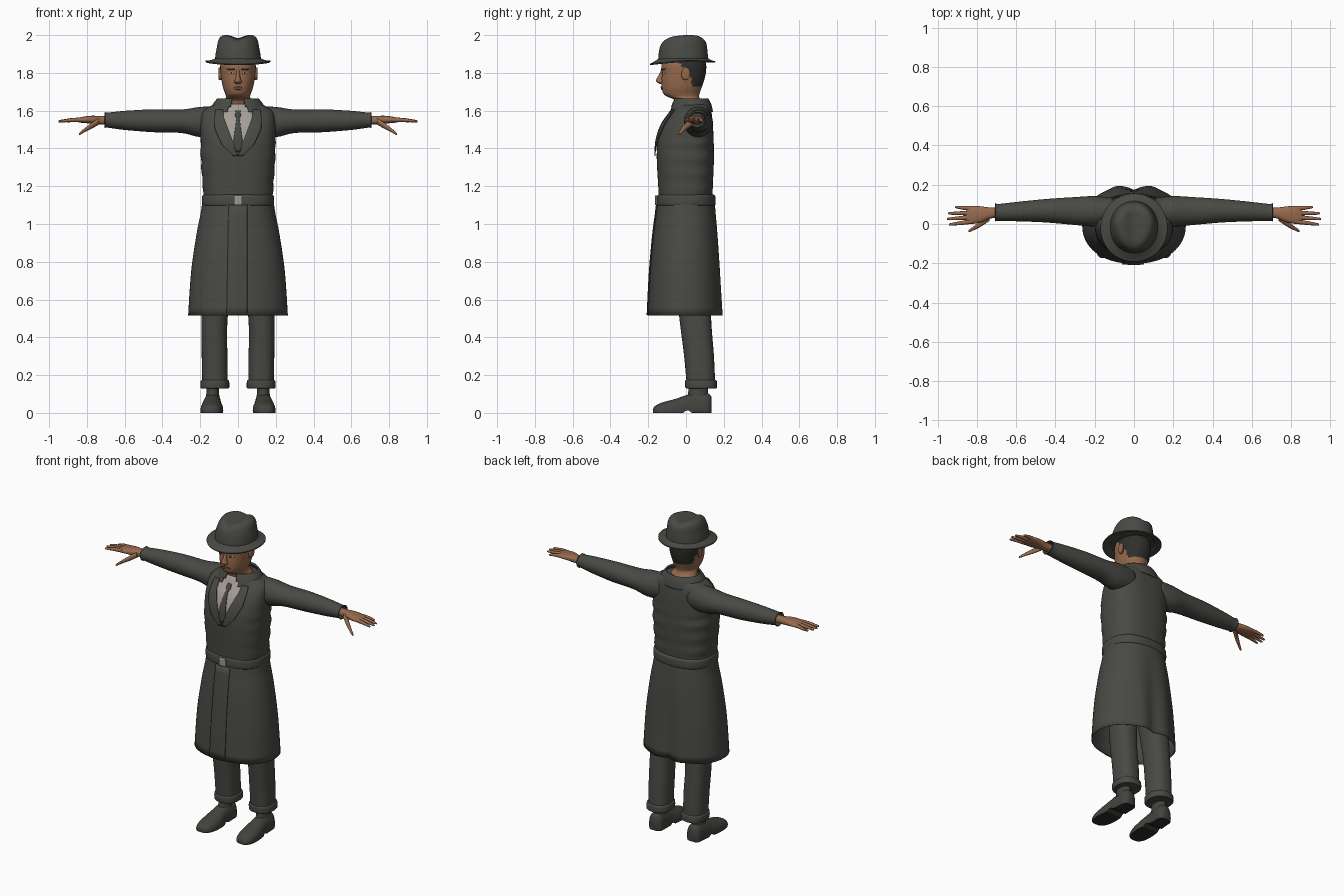
import bpy, bmesh, math
from math import cos, sin, pi, exp

cube = bpy.data.objects.get("Cube")
if cube:
    bpy.data.objects.remove(cube)


def material(name, r, g, b):
    m = bpy.data.materials.new(name)
    m.use_nodes = True
    m.diffuse_color = (r, g, b, 1)
    bsdf = m.node_tree.nodes["Principled BSDF"]
    bsdf.inputs["Base Color"].default_value = (r, g, b, 1)
    bsdf.inputs["Roughness"].default_value = 0.8
    return m


CLOTH = material("charcoal cloth", .066, .068, .059)
SHOE = material("shoe leather", .055, .055, .049)
SOLE = material("dark sole", .025, .025, .024)
SKIN = material("brown skin", .31, .145, .075)
LIP = material("lip brown", .21, .08, .05)
HAIR = material("black hair", .028, .028, .026)
SHIRT = material("shirt", .38, .34, .31)
TIE = material("tie grey", .06, .061, .058)
METAL = material("buckle grey", .33, .33, .32)
parts = []


def finish(name, bm, mats, mirror=False, thick=0):
    bmesh.ops.recalc_face_normals(bm, faces=bm.faces[:])
    me = bpy.data.meshes.new(name)
    bm.to_mesh(me)
    bm.free()
    ob = bpy.data.objects.new(name, me)
    bpy.context.collection.objects.link(ob)
    for m in mats:
        me.materials.append(m)
    if thick:
        s = ob.modifiers.new("Thickness", "SOLIDIFY")
        s.thickness, s.offset = thick, 0
    if mirror:
        ob.modifiers.new("Mirror", "MIRROR").use_mirror_merge = False
    parts.append(ob)
    return ob


def dense(rings, sub=4):
    """Smoothly interpolate ring extents."""
    out, last = [], len(rings) - 1
    for i in range(last):
        p = [rings[min(max(i + k, 0), last)] for k in (-1, 0, 1, 2)]
        for j in range(sub):
            t = j / sub
            out.append([b + t * (c - a) / 2 + t * t * (a - 2.5 * b + 2 * c - d / 2)
                        + t ** 3 * (1.5 * (b - c) + (d - a) / 2)
                        for a, b, c, d in zip(*p)])
    return out + [list(rings[-1])]


def loft(name, rings, mats, axis="z", n=2, seg=32, sub=4, caps=True, mirror=False,
         thick=0, warp=None, drop=None, paint=None):
    """Skin rings given as (position, low, high, low, high)."""
    bm, loops = bmesh.new(), []
    for t, a0, a1, b0, b1 in dense(rings, sub):
        loop = []
        for k in range(seg):
            c, s = cos(2 * pi * k / seg), sin(2 * pi * k / seg)
            u = (a0 + a1) / 2 + (a1 - a0) / 2 * math.copysign(abs(c) ** (2 / n), c)
            v = (b0 + b1) / 2 + (b1 - b0) / 2 * math.copysign(abs(s) ** (2 / n), s)
            co = {"x": (t, u, v), "y": (u, t, v), "z": (u, v, t)}[axis]
            loop.append(bm.verts.new(warp(*co) if warp else co))
        loops.append(loop)
    for p, q in zip(loops, loops[1:]):
        for k in range(seg):
            j = (k + 1) % seg
            bm.faces.new((p[k], p[j], q[j], q[k]))
    if caps:
        bm.faces.new(loops[0])
        bm.faces.new(loops[-1])
    if drop:
        bad = [f for f in bm.faces if drop(f.calc_center_median())]
        bmesh.ops.delete(bm, geom=bad, context="FACES")
    if paint:
        bmesh.ops.recalc_face_normals(bm, faces=bm.faces[:])
        for f in bm.faces:
            f.material_index = paint(f.calc_center_median(), f.normal)
    return finish(name, bm, mats, mirror, thick)


def front_y(rings, n, x, z):
    for p, q in zip(rings, rings[1:]):
        if z <= q[0]:
            break
    t = min(max((z - p[0]) / (q[0] - p[0]), 0), 1)
    _, x0, x1, y0, y1 = [a + t * (b - a) for a, b in zip(p, q)]
    u = min(abs(x - (x0 + x1) / 2) / ((x1 - x0) / 2), .99)
    return (y0 + y1) / 2 - (y1 - y0) / 2 * (1 - u ** n) ** (1 / n)


def patch(name, base, n, rows, mat, lift, mirror=False, thick=.005, cols=8, sub=6):
    """Thin plate of rows (height, left, right) lying on the front of a loft."""
    bm, grid, body = bmesh.new(), [], dense(base)
    for i, (p, q) in enumerate(zip(rows, rows[1:])):
        for j in range(sub + (i == len(rows) - 2)):
            z, l, r = [a + (b - a) * j / sub for a, b in zip(p, q)]
            xs = [l + (r - l) * k / cols for k in range(cols + 1)]
            grid.append([bm.verts.new((x, front_y(body, n, x, z) - lift, z)) for x in xs])
    for p, q in zip(grid, grid[1:]):
        for k in range(cols):
            bm.faces.new((p[k], p[k + 1], q[k + 1], q[k]))
    return finish(name, bm, [mat], mirror, thick)


def sym(z, w, y0, y1):
    return (z, -w, w, y0, y1)


# Coat body, skirt and belt
torso = [sym(1.09, .18, -.142, .138), sym(1.2, .187, -.147, .142), sym(1.35, .197, -.155, .148),
         sym(1.45, .198, -.148, .146), sym(1.53, .198, -.12, .142), sym(1.59, .188, -.078, .135),
         sym(1.625, .145, -.058, .125), sym(1.645, .09, -.04, .105)]


def creases(x, y, z):
    w = .004 * sin(z * 75 + 5 * x) * min(1, abs(x) / .15) * (1.1 < z < 1.45)
    return (x * (1 + w * 3), y + (w if y > 0 else 0), z)


loft("coat_body", torso, [CLOTH], n=2.5, seg=64, sub=6, warp=creases)
skirt = [sym(.515, .262, -.2, .192), sym(.75, .246, -.188, .18), sym(.95, .217, -.17, .167),
         sym(1.05, .197, -.157, .157), sym(1.11, .188, -.15, .15)]


def back_vent(x, y, z):
    fall = max(0, (1.1 - z) / .58)
    fold = .02 * exp(-(x / .03) ** 2) - .008 * exp(-((abs(x) - .09) / .03) ** 2)
    return (x, y - fold * fall if y > .05 else y, z)


loft("coat_skirt", skirt, [CLOTH], n=2.2, seg=64, caps=False, warp=back_vent, thick=.004)
patch("skirt_flap", skirt, 2.2, [(.517, -.06, .05), (1.1, -.05, .05)], CLOTH, .006, sub=12)
loft("belt", [sym(1.095, .182, -.146, .147), sym(1.105, .191, -.154, .156),
              sym(1.145, .19, -.153, .155), sym(1.155, .182, -.146, .147)],
     [CLOTH], n=2.4, seg=64)
patch("buckle", [sym(1.09, .191, -.154, .156), sym(1.16, .191, -.154, .156)], 2.4,
      [(1.1, -.022, .022), (1.15, -.022, .022)], METAL, .005, thick=.008)

# Shirt, tie, lapels and collar
patch("shirt_front", torso, 2.5, [(1.39, -.02, .02), (1.5, -.075, .075), (1.57, -.088, .088),
                                  (1.635, -.05, .05)], SHIRT, .005)
patch("tie", torso, 2.5, [(1.385, -.014, .014), (1.44, -.024, .024), (1.56, -.008, .008),
                          (1.575, -.016, .016), (1.6, -.012, .012)], TIE, .01, cols=4)
patch("lapel", torso, 2.5, [(1.36, 0, .025), (1.42, .022, .085), (1.5, .052, .122),
                            (1.56, .075, .125), (1.605, .08, .118)], CLOTH, .01, mirror=True)
loft("collar", [sym(1.592, .142, -.09, .138), sym(1.63, .13, -.075, .13), sym(1.662, .105, -.06, .115)],
     [CLOTH], seg=64, caps=False, thick=.01,
     drop=lambda c: c.y < 0 and abs(c.x) < .045 + (1.62 - c.z) * .3)

# Sleeves
loft("sleeve", [(.1, 0, .13, 1.47, 1.62), (.2, -.01, .14, 1.462, 1.618), (.3, -.003, .135, 1.484, 1.604),
                (.45, .01, .125, 1.488, 1.605), (.6, .016, .11, 1.5, 1.597),
                (.69, .018, .1, 1.512, 1.588), (.705, .013, .105, 1.508, 1.592)],
     [CLOTH], axis="x", caps=False, mirror=True, thick=.004)

# Hands
loft("palm", [(.64, .035, .085, 1.527, 1.572), (.72, .03, .083, 1.527, 1.572), (.78, .008, .09, 1.532, 1.573),
              (.83, .0, .092, 1.536, 1.566), (.855, .006, .086, 1.541, 1.56)],
     [SKIN], axis="x", n=2.4, mirror=True)


def finger(name, points):
    rings = [(x, y - r, y + r, z - r, z + r) for x, y, z, r in points]
    x, y, z, r = points[-1]
    rings.append((x + .005, y - r / 3, y + r / 3, z - r / 3, z + r / 3))
    loft(name, rings, [SKIN], axis="x", seg=12, mirror=True)


for label, y, tip_y, tip_x in (("index", .012, -.002, .935), ("middle", .034, .026, .945),
                               ("ring", .056, .054, .94), ("little", .078, .086, .905)):
    finger(label + "_finger", [(.83, y, 1.552, .012), ((.83 + tip_x) / 2, (y + tip_y) / 2, 1.55, .01),
                               (tip_x, tip_y, 1.544, .006)])
finger("thumb", [(.735, .035, 1.545, .018), (.775, .005, 1.52, .016), (.81, -.018, 1.498, .011),
                 (.838, -.034, 1.478, .007)])

# Head and neck
head = [sym(1.58, .095, -.05, .11), sym(1.63, .085, -.05, .095), sym(1.658, .07, -.062, .076),
        sym(1.674, .064, -.1, .07), sym(1.69, .068, -.12, .072), sym(1.72, .079, -.128, .082),
        sym(1.76, .087, -.13, .096), sym(1.8, .092, -.128, .105), sym(1.84, .094, -.13, .107),
        sym(1.88, .088, -.115, .098)]
loft("head", head, [SKIN, HAIR], n=2.15, seg=64, sub=5,
     paint=lambda c, n: int(c.z > 1.728 and c.y > .03 - .8 * max(0, c.z - 1.77)))
loft("nose", [sym(1.742, .012, -.14, -.11), sym(1.753, .021, -.156, -.11), sym(1.766, .015, -.157, -.11),
              sym(1.79, .01, -.144, -.11), sym(1.815, .009, -.132, -.11)], [SKIN], seg=16)
loft("ear", [(.08, -.025, .012, 1.765, 1.82), (.092, -.025, .014, 1.762, 1.824),
             (.101, -.022, .022, 1.764, 1.83), (.104, -.012, .012, 1.775, 1.82)],
     [SKIN], axis="x", seg=16, mirror=True)
patch("eye_white", head, 2.15, [(1.792, .025, .045), (1.797, .02, .052), (1.802, .026, .046)],
      SHIRT, .001, True, .002, sub=2)
patch("iris", head, 2.15, [(1.793, .032, .04), (1.802, .032, .04)], HAIR, .0025, True, .002, 2, 2)
patch("eyebrow", head, 2.15, [(1.816, .018, .05), (1.824, .02, .062)], HAIR, .002, True, .003, sub=2)
patch("mouth", head, 2.15, [(1.711, -.014, .014), (1.72, -.03, .03), (1.727, -.012, .012)],
      LIP, .003, cols=12)


# Hat with pinched crown
def pinch(x, y, z):
    top = max(0, (z - 1.93) / .07)
    z -= top * (.016 * exp(-(x / .035) ** 2) + .012 * max(0, -y / .13))
    return (x * (1 - .22 * top * max(0, -y / .14)), y, z)


loft("hat_crown", [sym(1.862, .121, -.147, .117), sym(1.89, .12, -.146, .116), sym(1.93, .113, -.14, .112),
                   sym(1.97, .106, -.13, .106), sym(1.992, .092, -.112, .09), sym(2.001, .07, -.088, .068),
                   sym(2.0, .04, -.055, .04), sym(1.999, .006, -.016, .006)],
     [CLOTH], n=2.1, seg=48, warp=pinch)


def brim_droop(x, y, z):
    edge = max(0, (math.hypot(x, y + .017) - .12) / .055)
    return (x, y, z - edge * (.014 * max(0, -y / .19) - .004 * (abs(x) / .17) ** 2))


loft("hat_brim", [sym(1.878, .113, -.138, .11), sym(1.868, .13, -.155, .125), sym(1.861, .152, -.175, .142),
                  sym(1.858, .171, -.191, .155)],
     [CLOTH], seg=64, caps=False, warp=brim_droop, thick=.007)

# Trousers, turn-ups, ankles and shoes
loft("trouser_leg", [(.135, .056, .19, .005, .155), (.3, .056, .192, -.01, .148),
                     (.5, .055, .193, -.035, .133), (.9, .01, .18, -.08, .12)],
     [CLOTH], n=2.4, mirror=True)
loft("trouser_cuff", [(.13, .05, .195, 0, .162), (.137, .046, .199, -.004, .165),
                      (.167, .047, .198, -.005, .163), (.174, .053, .192, 0, .157)],
     [CLOTH], n=2.4, mirror=True)
loft("shoe_collar", [(.07, .092, .18, -.01, .128), (.1, .1, .168, .01, .118), (.2, .102, .165, .018, .112)],
     [SHOE], mirror=True)
loft("shoe", [(-.174, .125, .165, -.005, .022), (-.16, .1, .185, -.02, .04), (-.12, .084, .197, -.04, .057),
              (-.06, .078, .198, -.05, .073), (0, .085, .19, -.06, .093), (.06, .088, .184, -.06, .108),
              (.115, .09, .18, -.05, .104), (.135, .108, .162, -.03, .085)],
     [SHOE, SOLE], axis="y", n=2.3, mirror=True, warp=lambda x, y, z: (x, y, max(z, .012 if -.01 < y < .03 else 0)),
     paint=lambda c, n: int(n.z < -.8))

# Soft shading with crisp edges
bpy.ops.object.select_all(action="DESELECT")
for ob in parts:
    ob.select_set(True)
bpy.context.view_layer.objects.active = parts[0]
bpy.ops.object.shade_smooth_by_angle(angle=math.radians(40))
